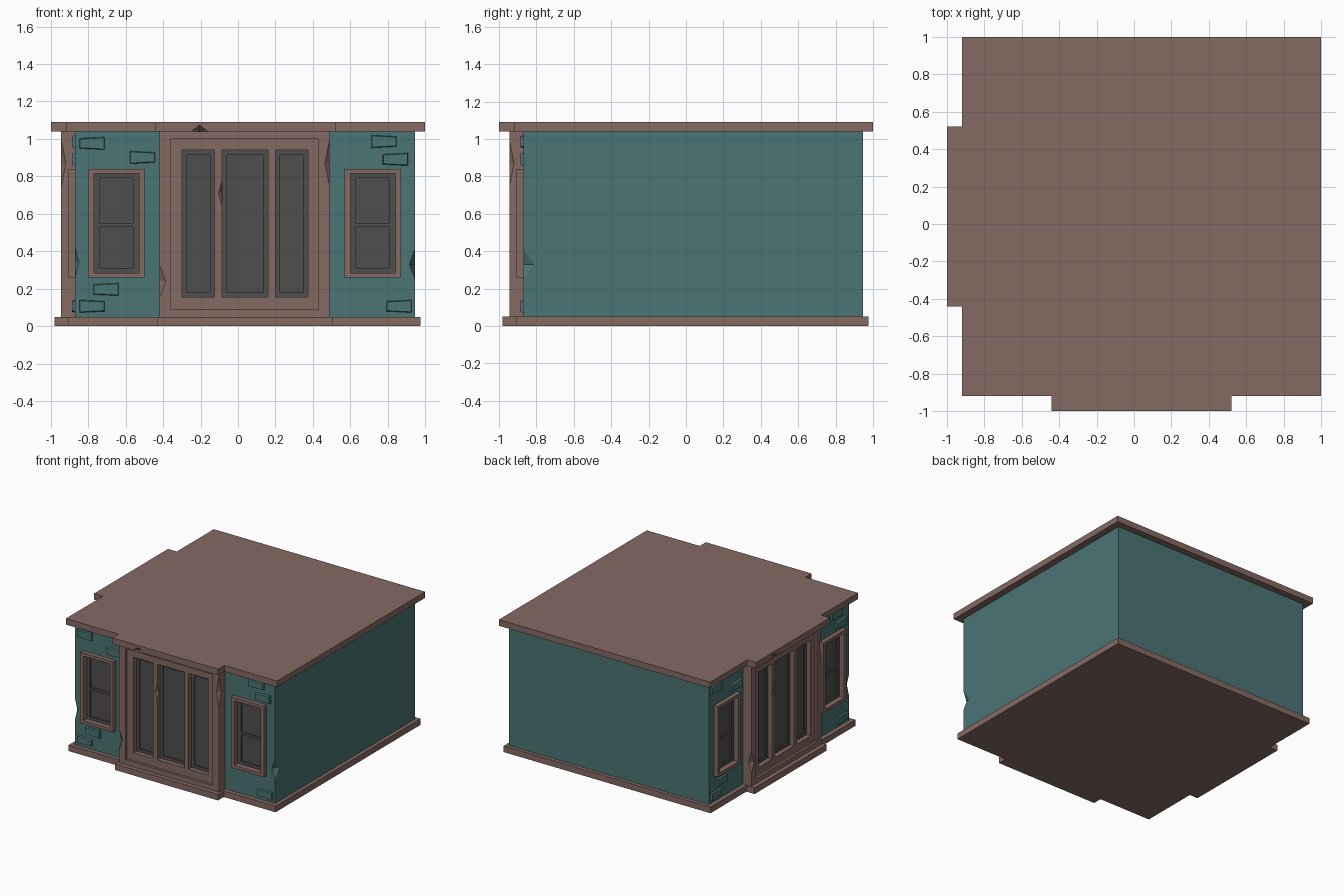
import bpy, bmesh, random
from mathutils import Matrix, Vector

if "Cube" in bpy.data.objects:
    bpy.data.objects.remove(bpy.data.objects["Cube"])

random.seed(4)


def material(name, rgb):
    m = bpy.data.materials.new(name)
    m.diffuse_color = (*rgb, 1)
    m.use_nodes = True
    m.node_tree.nodes["Principled BSDF"].inputs["Base Color"].default_value = m.diffuse_color
    return m


BROWN = material("brown_trim", (0.235, 0.143, 0.124))
TEAL = material("teal_wall", (0.071, 0.177, 0.177))
GREY = material("dark_glass", (0.078, 0.078, 0.078))

# The decorated front is repeated on the left side by a quarter turn
FRONT = Matrix.Identity(4)
LEFT = Matrix(((0, 1, 0, 0), (-1, 0, 0, 0.08), (0, 0, 1, 0), (0, 0, 0, 1)))


def finish(name, bm, mat, xf=FRONT):
    bm.transform(xf)
    bmesh.ops.recalc_face_normals(bm, faces=bm.faces)
    me = bpy.data.meshes.new(name)
    bm.to_mesh(me)
    bm.free()
    me.materials.append(mat)
    ob = bpy.data.objects.new(name, me)
    bpy.context.collection.objects.link(ob)
    return ob


def add_box(bm, x0, x1, y0, y1, z0, z1, xf=FRONT):
    m = Matrix.Translation(((x0 + x1) / 2, (y0 + y1) / 2, (z0 + z1) / 2))
    s = Matrix.Diagonal((x1 - x0, y1 - y0, z1 - z0, 1))
    return bmesh.ops.create_cube(bm, size=1, matrix=xf @ m @ s)["verts"]


def add_chip(bm, centre, radii, xf=FRONT):
    """Octahedron used to knock a worn notch out of an edge."""
    vs = {}
    for a in range(3):
        for s in (-1, 1):
            p = Vector(centre)
            p[a] += s * radii[a]
            vs[a, s] = bm.verts.new(xf @ p)
    for sx in (-1, 1):
        for sy in (-1, 1):
            for sz in (-1, 1):
                bm.faces.new((vs[0, sx], vs[1, sy], vs[2, sz]))


def cut(ob, bm):
    cutter = finish(ob.name + "_cutter", bm, ob.data.materials[0])
    cutter.hide_render = True
    cutter.hide_set(True)
    mod = ob.modifiers.new("notches", 'BOOLEAN')
    mod.operation, mod.object, mod.solver = 'DIFFERENCE', cutter, 'EXACT'


def extrude(bm, vec):
    r = bmesh.ops.extrude_face_region(bm, geom=bm.faces[:], use_keep_orig=True)
    bmesh.ops.translate(bm, vec=vec, verts=[v for v in r["geom"] if isinstance(v, bmesh.types.BMVert)])


def plate(name, rect, holes, y0, y1, mat, xf):
    """Upright plate with rectangular holes; rects are (x0, x1, z0, z1)."""
    bm = bmesh.new()
    xs = sorted({v for r in [rect, *holes] for v in r[:2]})
    zs = sorted({v for r in [rect, *holes] for v in r[2:]})
    grid = {(x, z): bm.verts.new((x, y0, z)) for x in xs for z in zs}
    for xa, xb in zip(xs, xs[1:]):
        for za, zb in zip(zs, zs[1:]):
            cx, cz = (xa + xb) / 2, (za + zb) / 2
            if not any(h[0] < cx < h[1] and h[2] < cz < h[3] for h in holes):
                bm.faces.new([grid[p] for p in ((xa, za), (xb, za), (xb, zb), (xa, zb))])
    extrude(bm, (0, y1 - y0, 0))
    return finish(name, bm, mat, xf)


def slab(name, near, bump, far, l, r, z0, z1):
    """Floor or roof slab stepping out under and over both bays."""
    pts = [(far, far), (near, far), (near, .08 - l), (bump, .08 - l), (bump, .08 - r), (near, .08 - r),
           (near, near), (l, near), (l, bump), (r, bump), (r, near), (far, near)]
    bm = bmesh.new()
    bm.faces.new([bm.verts.new((x, y, z0)) for x, y in pts])
    extrude(bm, (0, 0, z1 - z0))
    return finish(name, bm, BROWN)


SIDES = (("front", FRONT), ("left", LEFT))
WINDOWS = ((-0.80, -0.50), (0.57, 0.87))

# Base and roof
slab("base", -0.905, -0.98, 0.975, -0.43, 0.505, 0, 0.05)
roof = slab("roof", -0.92, -1.0, 1.0, -0.44, 0.52, 1.04, 1.09)
bm = bmesh.new()
for _, xf in SIDES:
    add_chip(bm, (-0.205, -1.0, 1.04), (0.045, 0.04, 0.034), xf)
cut(roof, bm)

# Walls with window recesses and worn corners
bm = bmesh.new()
add_box(bm, -0.87, 0.945, -0.87, 0.945, 0.05, 1.04)
walls = finish("walls", bm, TEAL)
bm = bmesh.new()
for _, xf in SIDES:
    for x0, x1 in WINDOWS:
        add_box(bm, x0 + 0.02, x1 - 0.02, -0.95, -0.835, 0.275, 0.825, xf)
add_chip(bm, (0.945, -0.87, 0.33), (0.03, 0.06, 0.08))
add_chip(bm, (-0.87, -0.87, 0.34), (0.02, 0.03, 0.08))
cut(walls, bm)

# Bricks: x, z of the lower left corner
BRICKS = ((-.85, .94), (-.58, .865), (-.775, .16), (-.85, .07), (.71, .95), (.77, .855), (.79, .07))


def brick(name, x, z, xf):
    bm = bmesh.new()
    vs = add_box(bm, x, x + 0.14, -0.886, -0.86, z, z + 0.072)
    end = random.choice((-1, 1))
    for v in vs:
        sx, sz = (1 if v.co.x > x + 0.07 else -1), (1 if v.co.z > z + 0.036 else -1)
        if sx == end:
            v.co.z -= sz * 0.007
        if v.co.y < -0.87:
            v.co.x -= sx * 0.006
            v.co.z -= sz * 0.006
    finish(name, bm, TEAL, xf)


for side, xf in SIDES:
    for i, (x, z) in enumerate(BRICKS):
        brick(f"{side}_brick_{i}", x, z, xf)

    # Small two-pane windows
    for i, (x0, x1) in enumerate(WINDOWS):
        n = f"{side}_window_{i}"
        inner = (x0 + 0.03, x1 - 0.03, 0.285, 0.815)
        plate(n + "_frame", (x0, x1, 0.26, 0.84), [inner], -0.905, -0.84, BROWN, xf)
        panes = [(x0 + 0.06, x1 - 0.06, 0.31, 0.53), (x0 + 0.06, x1 - 0.06, 0.55, 0.79)]
        plate(n + "_sash", inner, panes, -0.862, -0.84, GREY, xf)
        plate(n + "_glass", inner, [], -0.85, -0.838, GREY, xf)

    # Bay surround with chipped posts
    bay = (-0.36, 0.43, 0.09, 1.0)
    sur = plate(side + "_bay_surround", (-0.42, 0.49, 0.05, 1.04), [bay], -0.945, -0.86, BROWN, xf)
    bm = bmesh.new()
    add_chip(bm, (0.49, -0.945, 0.87), (0.026, 0.026, 0.13), xf)
    add_chip(bm, (-0.42, -0.945, 0.24), (0.034, 0.026, 0.09), xf)
    cut(sur, bm)

    # Bay panel with three tall lights
    lights = [(a, b, 0.155, 0.94) for a, b in ((-.30, -.125), (-.085, .16), (.20, .375))]
    panel = plate(side + "_bay_panel", bay, lights, -0.925, -0.86, BROWN, xf)
    bm = bmesh.new()
    add_chip(bm, (-0.085, -0.925, 0.71), (0.02, 0.02, 0.065), xf)
    cut(panel, bm)
    for i, r in enumerate(lights):
        pane = (r[0] + 0.025, r[1] - 0.025, r[2] + 0.025, r[3] - 0.025)
        plate(f"{side}_bay_sash_{i}", r, [pane], -0.888, -0.865, GREY, xf)
        plate(f"{side}_bay_glass_{i}", r, [], -0.878, -0.863, GREY, xf)
